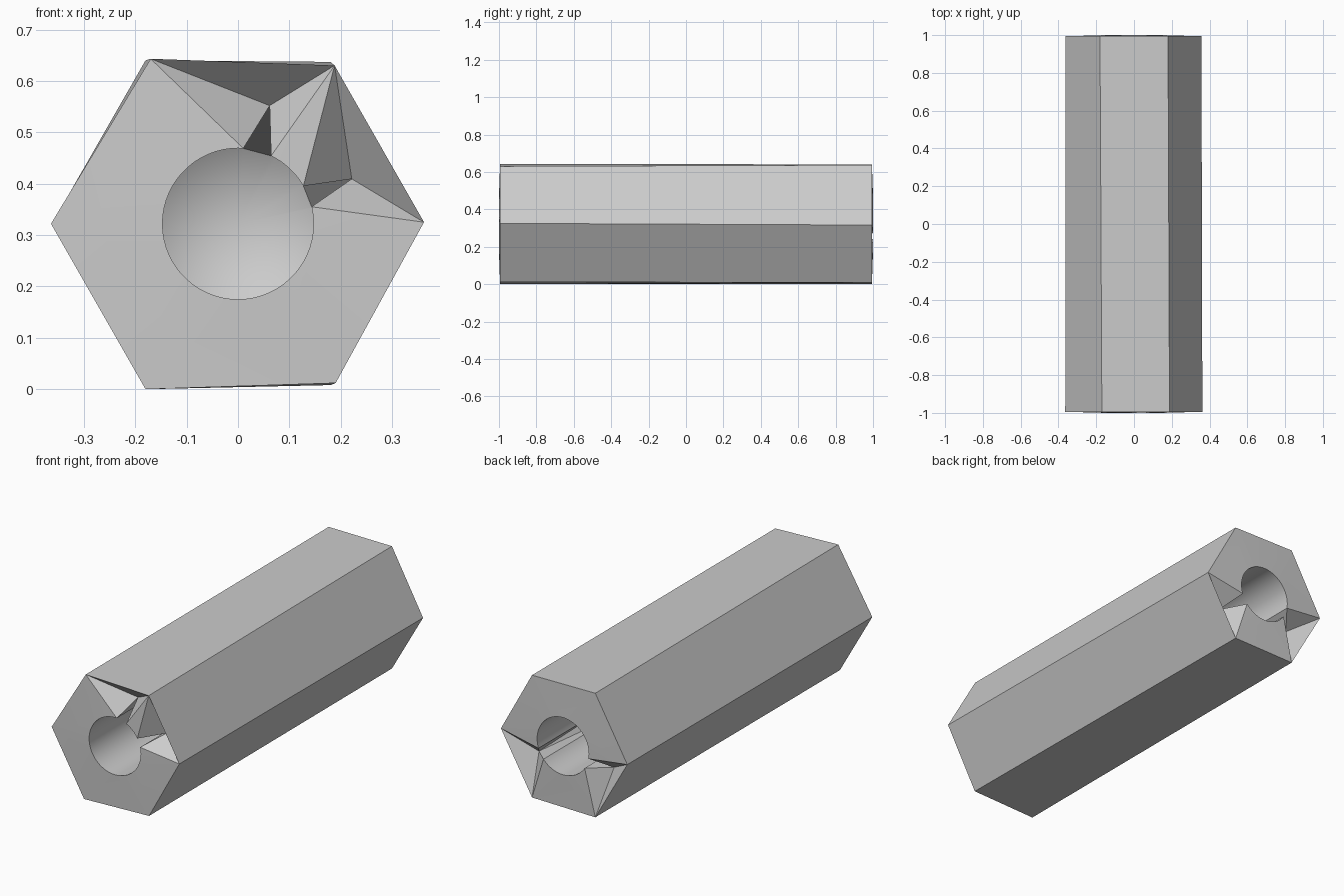
import bpy, bmesh, math
from mathutils import Vector

cube = bpy.data.objects.get("Cube")
if cube:
    bpy.data.objects.remove(cube, do_unlink=True)

CZ = 0.322          # height of the bar axis
HOLE_R = 0.147
HOLE_DEPTH = 0.6
TIP_DEPTH = 0.69    # drill point
NOTCH_R, NOTCH_DEPTH = 0.238, 0.1

# Slightly uneven hexagon corners (x, z), counter-clockwise from +x
FRONT_HEX = [(.362, .325), (.188, .63), (-.17, .643), (-.364, .322), (-.18, 0), (.19, .012)]
BACK_HEX = [(.357, .316), (.18, .637), (-.18, .64), (-.362, .322), (-.18, .002), (.18, .008)]

# Per hexagon side: angular span where a notch breaks into the hole (equal = no notch)
FRONT_GATES = [(13, 30), (64, 86), (150, 150), (210, 210), (270, 270), (330, 330)]
BACK_GATES = [(30, 30), (90, 90), (150, 150), (190, 213), (270, 270), (319, 341)]

bm = bmesh.new()


def polar(angle, radius, y):
    a = math.radians(angle)
    return Vector((radius * math.cos(a), y, CZ + radius * math.sin(a)))


def face(*verts):
    bm.faces.new(verts)


def build_end(side, corners, gates):
    """End face with a blind drilled hole and pyramid notches; returns the outer corners."""
    y = lambda depth: side * (1 - depth)
    outer = [bm.verts.new((x, y(0.006), z)) for x, z in corners]
    tip = bm.verts.new((0, y(TIP_DEPTH), CZ))

    # Hole ring, leaving out points inside the notch openings
    angles = {a for a in range(0, 360, 6) if not any(g0 < a < g1 for g0, g1 in gates)}
    angles = sorted(angles | {a for g in gates for a in g})
    rim = {a: bm.verts.new(polar(a, HOLE_R, y(0))) for a in angles}
    deep = {a: bm.verts.new(polar(a, HOLE_R, y(HOLE_DEPTH))) for a in angles}

    for a, b in zip(angles, angles[1:] + angles[:1]):
        face(deep[a], deep[b], tip)
        if (a, b) in gates:
            continue
        face(rim[a], rim[b], deep[b], deep[a])
        middle = a + ((b - a) % 360) / 2
        corner = sum((g0 + g1) / 2 < middle for g0, g1 in gates) % 6
        face(rim[a], rim[b], outer[corner])

    for i, (a, b) in enumerate(gates):
        first, second = outer[i], outer[(i + 1) % 6]
        if a == b:
            face(first, second, rim[a])
            continue
        # Notch meeting at one sunken point, running on as a groove along the hole
        p = bm.verts.new(polar((a + b) / 2, NOTCH_R, y(NOTCH_DEPTH)))
        face(first, second, p)
        face(second, rim[b], p)
        face(rim[b], deep[b], p)
        face(deep[b], deep[a], p)
        face(deep[a], rim[a], p)
        face(rim[a], first, p)
    return outer


# Both ends, joined by the six long flats
front = build_end(-1, FRONT_HEX, FRONT_GATES)
back = build_end(1, BACK_HEX, BACK_GATES)
for i in range(6):
    j = (i + 1) % 6
    face(front[i], front[j], back[j], back[i])

bmesh.ops.recalc_face_normals(bm, faces=bm.faces[:])
mesh = bpy.data.meshes.new("hex_bar")
bm.to_mesh(mesh)
bm.free()
bar = bpy.data.objects.new("hex_bar", mesh)
bpy.context.collection.objects.link(bar)

# Plain grey metal
grey = bpy.data.materials.new("light_grey")
grey.use_nodes = True
grey.diffuse_color = (0.6, 0.6, 0.6, 1)
grey.node_tree.nodes["Principled BSDF"].inputs["Base Color"].default_value = (0.6, 0.6, 0.6, 1)
mesh.materials.append(grey)

bpy.ops.object.select_all(action='DESELECT')
bar.select_set(True)
bpy.context.view_layer.objects.active = bar
bpy.ops.object.shade_smooth_by_angle(angle=math.radians(20))
